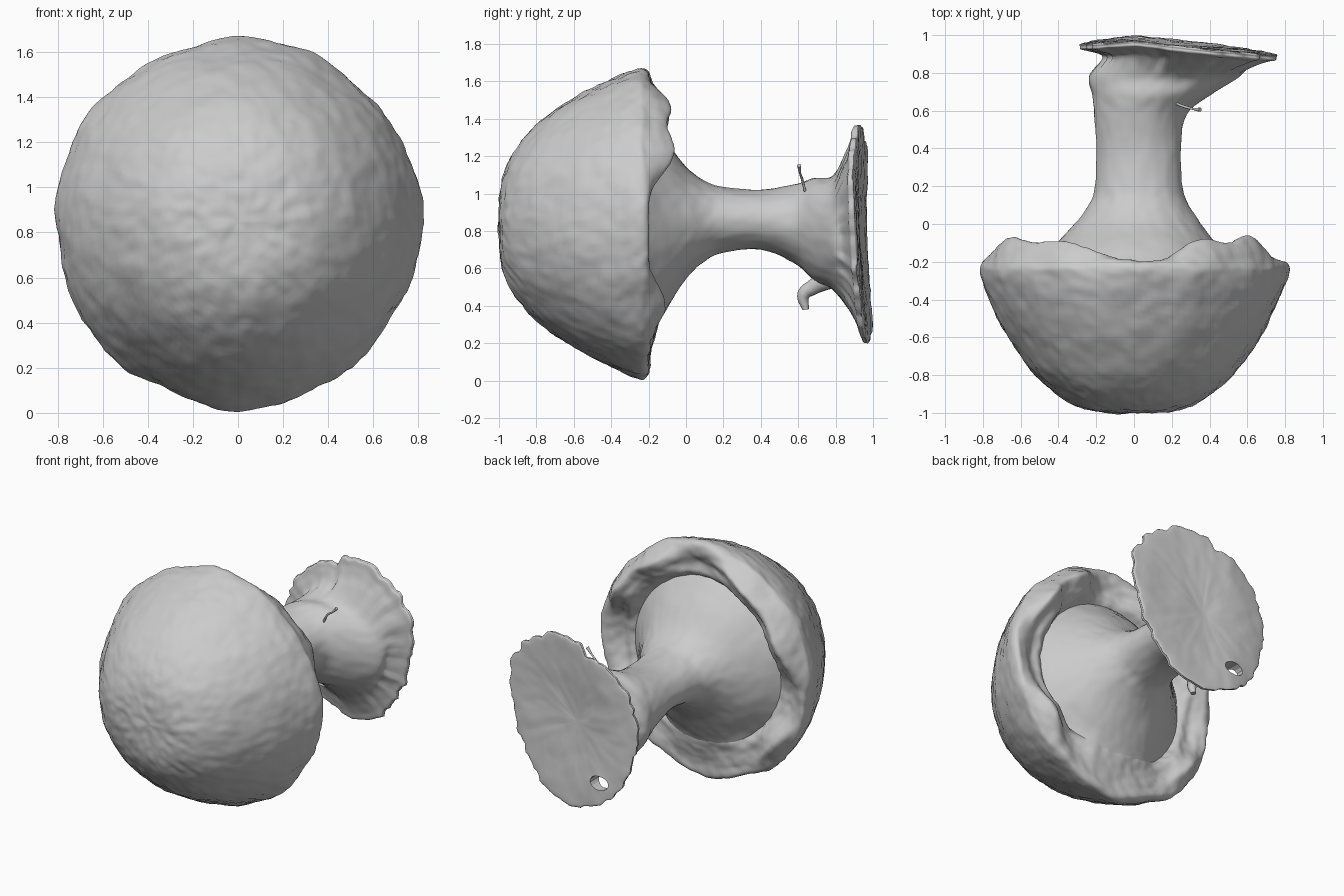
import bpy, bmesh, math
from mathutils import Vector, noise

if "Cube" in bpy.data.objects:
    bpy.data.objects.remove(bpy.data.objects["Cube"])


def catmull(pts, steps):
    """Smooth curve through control points."""
    out = []
    for i in range(len(pts) - 1):
        a, b, c, d = pts[max(i - 1, 0)], pts[i], pts[i + 1], pts[min(i + 2, len(pts) - 1)]
        for k in range(steps):
            t = k / steps
            out.append(0.5 * (2 * b + (c - a) * t + (2 * a - 5 * b + 4 * c - d) * t * t
                              + (3 * b - a - 3 * c + d) * t ** 3))
    return out + [pts[-1]]


def skin(name, column, segs, steps, rough):
    """Sweep a profile column around the y axis, the column varying with angle."""
    bm = bmesh.new()
    cols = [[bm.verts.new(p) for p in catmull(column(2 * math.pi * i / segs), steps)]
            for i in range(segs)]
    for i in range(segs):
        a, b = cols[i], cols[(i + 1) % segs]
        for j in range(len(a) - 1):
            bm.faces.new((a[j], a[j + 1], b[j + 1], b[j]))
    bmesh.ops.remove_doubles(bm, verts=bm.verts, dist=0.0004)
    bmesh.ops.recalc_face_normals(bm, faces=bm.faces)
    bm.normal_update()
    for v in bm.verts:
        v.co += v.normal * rough * (0.7 * noise.noise(v.co * 6) + 0.6 * noise.noise(v.co * 19))
    me = bpy.data.meshes.new(name)
    bm.to_mesh(me)
    bm.free()
    me.shade_smooth()
    ob = bpy.data.objects.new(name, me)
    bpy.context.collection.objects.link(ob)
    return ob


def bump(th, centre, width, power=2):
    d = (th - math.radians(centre) + math.pi) % (2 * math.pi) - math.pi
    return math.exp(-abs(d / math.radians(width)) ** power)


def web(th):
    """Bottom sector where the gills run straight out to the rim."""
    return bump(th, -92, 34, 4)


# Domed cap with lumpy rolled rim and a groove around the gills
def cap_column(th):
    low = web(th)
    lip = -0.215 + 0.15 * bump(th, 32, 15) + 0.13 * bump(th, 60, 14) + 0.13 * bump(th, 157, 18) \
        + 0.12 * bump(th, 122, 22) + 0.1 * bump(th, -38, 15) + 0.09 * bump(th, 218, 16)
    wob = 1 + 0.008 * math.sin(5 * th + 1) + 0.006 * math.sin(13 * th) + 0.04 * bump(th, -91, 9)
    # radius, normal depth, depth inside the web
    under = [(0.73, lip, -0.195), (0.66, lip - 0.03, -0.18), (0.60, lip * 0.6 - 0.11, -0.165),
             (0.55, -0.26, -0.15), (0.49, -0.27, -0.15)]
    prof = [(0, -1), (0.16, -0.995), (0.33, -0.95), (0.505, -0.82), (0.655, -0.62),
            (0.758, -0.42), (0.808 * wob, -0.27), (0.798 * wob, -0.205)]
    prof += [(r, a + (b - a) * low) for r, a, b in under]
    return [Vector((r * math.cos(th), y, 0.845 + r * math.sin(th))) for r, y in prof]


skin("cap", cap_column, 180, 8, 0.012)

# Stem rings: y, centre x, centre z, radius x, radius z
RINGS = [(-0.275, 0, 0.84, 0.60, 0.60), (-0.20, 0, 0.84, 0.52, 0.53),
         (-0.10, 0.01, 0.83, 0.42, 0.44), (0, 0.02, 0.845, 0.335, 0.30),
         (0.1, 0.025, 0.855, 0.265, 0.215), (0.2, 0.025, 0.86, 0.23, 0.175),
         (0.4, 0.025, 0.86, 0.225, 0.16), (0.58, 0.035, 0.84, 0.245, 0.21),
         (0.68, 0.09, 0.81, 0.31, 0.27), (0.78, 0.16, 0.79, 0.40, 0.30)]
# Ragged outline of the flat foot plate (x, z)
PLATE = [(0.75, 1.06), (0.58, 1.26), (0.34, 1.36), (0.16, 1.34), (0.13, 1.27), (-0.03, 1.25),
         (-0.18, 1.13), (-0.25, 0.97), (-0.25, 0.62), (-0.12, 0.37), (0.17, 0.21),
         (0.41, 0.25), (0.60, 0.48), (0.71, 0.78)]
PX, PZ = 0.20, 0.79
POLAR = sorted((math.atan2(z - PZ, x - PX) % (2 * math.pi), math.hypot(x - PX, z - PZ))
               for x, z in PLATE)


def plate_radius(th):
    pts = [(POLAR[-1][0] - 2 * math.pi, POLAR[-1][1])] + POLAR \
        + [(POLAR[0][0] + 2 * math.pi, POLAR[0][1])]
    for (a, r), (b, s) in zip(pts, pts[1:]):
        if a <= th <= b:
            rag = 0.03 * noise.noise((9 * math.cos(th), 9 * math.sin(th), 3))
            return r + (s - r) * (th - a) / (b - a) + rag


def stem_column(th):
    c, s = math.cos(th), math.sin(th)
    low = web(th)
    pts = [Vector((cx + rx * c, y + (0.10, 0.055)[i] * low if i < 2 else y, cz + rz * s))
           for i, (y, cx, cz, rx, rz) in enumerate(RINGS)]
    rad = plate_radius(th)
    # flare, plate edge, then the shallow dish of the back face
    for k, dy in ((0.75, -0.085), (0.9, -0.045), (0.99, -0.03), (1.0, -0.015), (0.98, 0),
                  (0.7, -0.005), (0.35, -0.02), (0, -0.035)):
        x, z = PX + k * rad * c, PZ + k * rad * s
        y = 0.985 - 0.11 * max(x, 0) - 0.1 * max(-x, 0) - 0.03 * (z - PZ)
        pts.append(Vector((x, y + dy, z)))
    return pts


stem = skin("stem_and_foot", stem_column, 120, 5, 0.006)

# Hole near the lower edge of the foot
bpy.ops.mesh.primitive_cylinder_add(vertices=14, radius=0.06, depth=0.3,
                                    location=(-0.01, 1.01, 0.43), rotation=(math.pi / 2, 0, 0))
cutter = bpy.context.object
cutter.name = "foot_hole_cutter"
cutter.scale = (1.2, 0.8, 1)
cutter.hide_render = True
cutter.hide_set(True)
mod = stem.modifiers.new("hole", 'BOOLEAN')
mod.operation, mod.object, mod.solver = 'DIFFERENCE', cutter, 'EXACT'


# Loose scraps on the stem: a curled root below and a thin thread above
def strand(name, pts, radius):
    cu = bpy.data.curves.new(name, 'CURVE')
    cu.dimensions, cu.bevel_depth, cu.bevel_resolution, cu.use_fill_caps = '3D', radius, 3, True
    sp = cu.splines.new('BEZIER')
    sp.bezier_points.add(len(pts) - 1)
    for bp, (co, f) in zip(sp.bezier_points, pts):
        bp.co, bp.radius = co, f
        bp.handle_left_type = bp.handle_right_type = 'AUTO'
    bpy.context.collection.objects.link(bpy.data.objects.new(name, cu))


strand("root_curl", [((0.08, 0.76, 0.54), 1.5), ((0.05, 0.68, 0.50), 1.2),
                     ((0.04, 0.63, 0.46), 1), ((0.04, 0.64, 0.38), 0.5)], 0.035)
strand("root_thread", [((0.22, 0.64, 1.0), 1), ((0.27, 0.62, 1.08), 1),
                       ((0.31, 0.61, 1.11), 0.8), ((0.35, 0.605, 1.15), 1.6)], 0.007)
